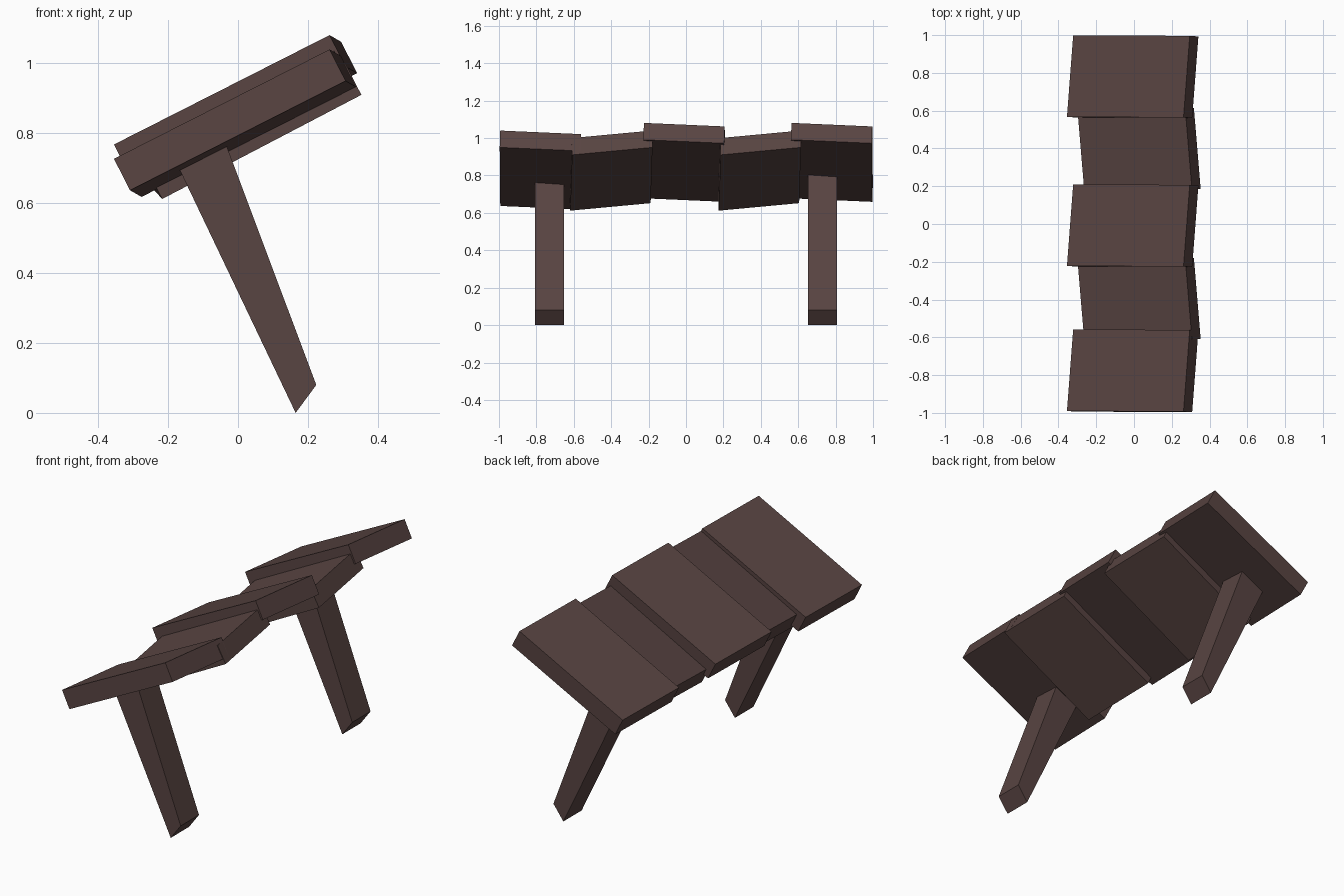
import bpy, bmesh
from mathutils import Vector

if "Cube" in bpy.data.objects:
    bpy.data.objects.remove(bpy.data.objects["Cube"])

wood = bpy.data.materials.new("dark brown wood")
wood.diffuse_color = (0.098, 0.058, 0.054, 1)
wood.use_nodes = True
wood.node_tree.nodes["Principled BSDF"].inputs["Base Color"].default_value = wood.diffuse_color


def finish(name, bm):
    bmesh.ops.recalc_face_normals(bm, faces=bm.faces)
    mesh = bpy.data.meshes.new(name)
    bm.to_mesh(mesh)
    bm.free()
    mesh.materials.append(wood)
    obj = bpy.data.objects.new(name, mesh)
    bpy.context.collection.objects.link(obj)


def sweep(name, profile, path):
    """Sweep a quad profile straight along a path vector."""
    bm = bmesh.new()
    face = bm.faces.new([bm.verts.new(p) for p in profile])
    new = bmesh.ops.extrude_face_region(bm, geom=[face])["geom"]
    bmesh.ops.translate(bm, vec=path,
                        verts=[v for v in new if isinstance(v, bmesh.types.BMVert)])
    # keep the starting cap so the solid stays closed
    if len(bm.faces) < 6:
        bmesh.ops.holes_fill(bm, edges=bm.edges)
    finish(name, bm)


def board(name, corner, length, width, drop):
    a, u, t = Vector(corner), Vector(length), Vector(drop)
    sweep(name, [a, a + u, a + u + t, a + t], Vector(width))


# Sloping boards: three long upper ones, tipped one way
for i, (y, z) in enumerate([(-0.99, 0.727), (-0.222, 0.768), (0.567, 0.768)]):
    board(f"upper_board_{i + 1}", (-0.355, y, z), (0.617, -0.003, 0.313),
          (0.033, 0.432, -0.019), (0.046, -0.003, -0.09))

# Two shorter boards between them, tipped the other way
for i, y in enumerate([-0.622, 0.172]):
    board(f"lower_board_{i + 1}", (-0.263, y, 0.702), (0.57, 0.01, 0.298),
          (-0.036, 0.43, 0.04), (0.046, 0.003, -0.09))

# Leaning tapered legs, tops sunk into the end boards
leg_profile = [(0.165, 0), (0.224, 0.08), (-0.05, 0.81), (-0.2, 0.765)]
for name, y in (("front_leg", -0.808), ("back_leg", 0.652)):
    sweep(name, [Vector((x, y, z)) for x, z in leg_profile], Vector((0, 0.156, 0)))
